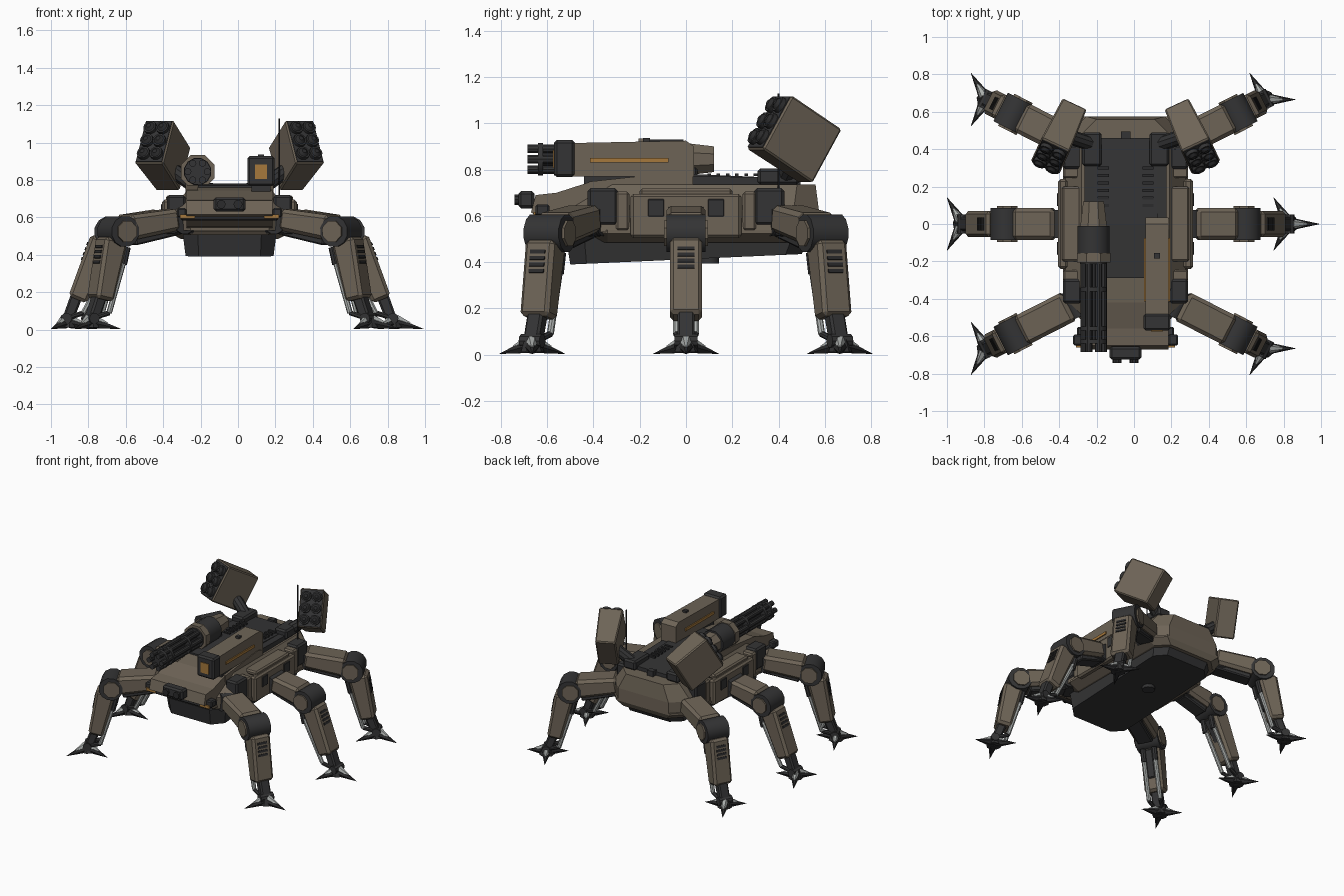
import bpy, bmesh, math
from mathutils import Matrix, Vector

if "Cube" in bpy.data.objects:
    bpy.data.objects.remove(bpy.data.objects["Cube"])

CX = -0.045                      # the body sits slightly off centre
BASE = Matrix.Translation((CX, 0, 0))
rad = math.radians


def material(name, rgb):
    m = bpy.data.materials.new(name)
    m.diffuse_color = (*rgb, 1)
    m.use_nodes = True
    m.node_tree.nodes["Principled BSDF"].inputs["Base Color"].default_value = m.diffuse_color
    return m


TAN = material("tan_armour", (0.155, 0.127, 0.094))
DARK = material("dark_metal", (0.034, 0.034, 0.035))
BLACK = material("black_metal", (0.024, 0.024, 0.025))
AMBER = material("amber_panel", (0.38, 0.19, 0.045))
STEEL = material("light_steel", (0.40, 0.42, 0.41))


def finish(bm, name, mat, M, smooth=False):
    bm.transform(M)
    bmesh.ops.recalc_face_normals(bm, faces=bm.faces)
    me = bpy.data.meshes.new(name)
    bm.to_mesh(me)
    bm.free()
    me.materials.append(mat)
    if smooth:
        me.shade_smooth()
        me.set_sharp_from_angle(angle=rad(35))
    ob = bpy.data.objects.new(name, me)
    bpy.context.collection.objects.link(ob)
    return ob


def bevel_all(bm, width):
    bm.normal_update()
    if width:
        bmesh.ops.bevel(bm, geom=bm.edges[:], offset=width, segments=1, affect='EDGES')


def box(name, loc, size, mat, bevel=0.0, M=BASE, back=1.0):
    """Box; back scales the width of its +y end."""
    bm = bmesh.new()
    bmesh.ops.create_cube(bm, size=1, matrix=Matrix.Diagonal((*size, 1)))
    for v in bm.verts:
        if v.co.y > 0:
            v.co.x *= back
    bevel_all(bm, bevel)
    return finish(bm, name, mat, M @ Matrix.Translation(loc))


def rod(name, p, q, r, mat, n=12, r2=None, M=BASE):
    p, q = Vector(p), Vector(q)
    d = q - p
    bm = bmesh.new()
    bmesh.ops.create_cone(bm, cap_ends=True, segments=n, radius1=r,
                          radius2=r if r2 is None else r2, depth=d.length)
    spin = Matrix.Rotation(math.pi / n, 4, 'Z')
    turn = d.to_track_quat('Z', 'Y').to_matrix().to_4x4()
    return finish(bm, name, mat, M @ Matrix.Translation((p + q) / 2) @ turn @ spin, n >= 10)


def beam(name, p, q, width, h1, h2, mat, bevel=0.015, M=BASE):
    """Tapered bar between two points of the local xz plane."""
    p, q = Vector(p), Vector(q)
    z = (q - p).normalized()
    y = Vector((0, 1, 0))
    x = y.cross(z)
    bm = bmesh.new()
    bmesh.ops.create_cube(bm, size=1)
    for v in bm.verts:
        a, b, t = v.co
        v.co = p.lerp(q, t + 0.5) + x * a * (h1 if t < 0 else h2) + y * b * width
    bevel_all(bm, bevel)
    return finish(bm, name, mat, M)


def prism(name, profile, x0, x1, mat):
    """Side profile of (y, z) points stretched across x."""
    bm = bmesh.new()
    rings = [[bm.verts.new((x, y, z)) for y, z in profile] for x in (x0, x1)]
    for r in rings:
        bm.faces.new(r)
    n = len(profile)
    for i in range(n):
        j = (i + 1) % n
        bm.faces.new((rings[0][i], rings[0][j], rings[1][j], rings[1][i]))
    return finish(bm, name, mat, BASE)


def hull(name, levels, mat):
    """Stack of chamfered rectangles: z, half width, front y, back y, chamfer, slope."""
    bm = bmesh.new()
    rings = []
    for z, w, f, b, c, slope in levels:
        pts = [(w, f + c), (w, b - c), (w - c, b), (c - w, b),
               (-w, b - c), (-w, f + c), (c - w, f), (w - c, f)]
        rings.append([bm.verts.new((x, y, z + slope * (y + 0.5))) for x, y in pts])
    for lo, hi in zip(rings, rings[1:]):
        for i in range(8):
            j = (i + 1) % 8
            bm.faces.new((lo[i], lo[j], hi[j], hi[i]))
    bm.faces.new(rings[0])
    bm.faces.new(rings[-1])
    return finish(bm, name, mat, BASE)


# hull
hull("belly", [(0.39, .235, -.50, .50, .07, .045), (0.51, .25, -.52, .54, .08, 0)], DARK)
rod("belly_hatch", (0, .1, .395), (0, .1, .43), .045, DARK, 12)
hull("lower_armour", [(.485, .26, -.42, .555, .08, 0), (.525, .335, -.45, .575, .11, 0),
                      (.54, .335, -.45, .575, .11, 0)], TAN)
hull("upper_armour", [(.53, .33, -.53, .575, .12, 0), (.62, .32, -.54, .575, .11, 0),
                      (.735, .235, -.40, .56, .08, 0)], TAN)
prism("nose", [(-.25, .765), (-.42, .745), (-.56, .70), (-.65, .69), (-.67, .615),
               (-.56, .55), (-.25, .50)], -.23, .23, TAN)
box("nose_lip", (0, -.60, .60), (.52, .10, .035), DARK, .008)
prism("deck", [(-.29, .72), (-.29, .772), (.0, .782), (.46, .762), (.46, .72)], -.17, .17, DARK)
box("rear_latch", (0, .475, .755), (.05, .04, .04), DARK)
for i in range(6):
    for s in (-1, 1):
        box("deck_rib", (s * .12, .10 + i * .04, .778), (.06, .016, .012), BLACK)

# nose sensor
box("sensor", (0, -.69, .67), (.17, .07, .075), DARK, .012)
for s in (-1, 1):
    rod("sensor_lens", (s * .045, -.72, .67), (s * .045, -.742, .67), .024, BLACK, 10)
    box("nose_light", (s * .225, -.655, .605), (.08, .009, .022), AMBER)
    box("nose_bracket", (s * .255, -.62, .625), (.05, .06, .05), DARK, .008)

# side armour
for s in (-1, 1):
    prism("shoulder_rail", [(-.42, .70), (-.42, .748), (-.03, .79), (.03, .77), (.03, .70)],
          s * .17, s * .235, TAN)
    prism("rear_rail", [(.03, .70), (.03, .772), (.44, .765), (.46, .70)], s * .17, s * .22, DARK)
    box("side_skirt", (s * .335, 0, .60), (.05, .48, .19), TAN, .012)
    box("side_shelf", (s * .285, 0, .70), (.11, .40, .035), TAN, .01)
    for t in (-1, 1):
        box("side_port", (s * .36, t * .13, .635), (.012, .07, .075), DARK, .003)
        box("hip_housing", (s * .285, t * .36, .64), (.10, .13, .16), DARK, .012)
        box("side_panel", (s * .29, t * .275, .62), (.09, .06, .17), TAN, .01)


# legs; k moves the knee along the leg
def leg(hx, hy, ang, k):
    M = BASE @ Matrix.Translation((hx, hy, 0)) @ Matrix.Rotation(ang, 4, 'Z')
    rod("hip_joint", (.03, -.075, .575), (.03, .075, .575), .065, DARK, 12, M=M)
    beam("hip_arm", (-.04, 0, .57), (.14, 0, .56), .12, .11, .11, DARK, .01, M)
    beam("thigh", (.06, 0, .59), (.312 + k, 0, .545), .17, .115, .135, TAN, .02, M)
    beam("thigh_underside", (.06, 0, .525), (.28 + k, 0, .475), .11, .04, .05, DARK, .008, M)
    rod("knee", (.357 + k, -.085, .525), (.357 + k, .085, .525), .084, DARK, 12, M=M)
    for s in (-1, 1):
        rod("knee_cap", (.35 + k, s * .08, .525), (.35 + k, s * .096, .525), .060, TAN, 8, M=M)
        # pistons behind the shin
        rod("piston_sleeve", (.325 + k, s * .042, .44), (.347 + k, s * .042, .35), .019, DARK, 8, M=M)
        rod("piston_rod", (.335 + k, s * .042, .40), (.468, s * .042, .09), .015, STEEL, 8, M=M)
        rod("piston_foot", (.468, s * .042, .09), (.53, s * .03, .07), .014, DARK, 8, M=M)
    top, end = Vector((.395 + k, 0, .485)), Vector((.50, 0, .16))
    beam("lower_leg", top, end, .14, .135, .105, TAN, .017, M)
    beam("lower_leg_back", (.345 + k, 0, .44), (.43, 0, .24), .06, .05, .03, DARK, .008, M)
    # vent slots on the outer face
    d = (end - top).normalized()
    out = Vector((-d.z, 0, d.x))
    for i in range(4):
        t = .055 + i * .028
        c = top + d * t + out * (.0675 - .044 * t)
        beam("vent_slot", c - d * .008, c + d * .008, .072, .010, .010, BLACK, 0, M)
    beam("shin", (.49, 0, .22), (.55, 0, .06), .075, .065, .06, DARK, .01, M)
    rod("ankle", (.56, -.05, .06), (.56, .05, .06), .03, DARK, 10, M=M)
    # foot spikes all share one heading
    F = Matrix.Translation(M @ Vector((.56, 0, 0)))
    rod("foot_hub", (0, 0, .012), (0, 0, .065), .052, DARK, 9, r2=.035, M=F)
    for n in range(3):
        a = rad(120 * n)
        u = Vector((math.cos(a), math.sin(a), 0))
        up = Vector((0, 0, 1))
        rod("spike", u * .02 + up * .035, u * .163 + up * .004, .032, BLACK, 6, r2=.001, M=F)
        rod("spike_collar", u * .02 + up * .057, u * .092 + up * .032, .026, STEEL, 6, r2=.008, M=F)


for s in (-1, 1):
    leg(s * .313, 0, 0 if s > 0 else math.pi, -.03)
    for t in (-1, 1):
        leg(s * .246, t * .411, math.atan2(t * math.sin(rad(27)), s * math.cos(rad(27))), .035)

# rotary gun on the left
GX, GZ = -.171, .845
box("gun_mount", (GX, -.05, .78), (.11, .20, .09), DARK, .01)


def gun(name, y0, y1, r, mat, n=12, r2=None):
    rod(name, (GX, y0, GZ), (GX, y1, GZ), r, mat, n, r2)


gun("gun_collar", -.205, -.155, .097, TAN, 8)
gun("gun_drum", -.16, -.01, .088, DARK, 12)
gun("gun_rear", -.02, .12, .078, TAN, 8, .06)
gun("gun_front_plate", -.215, -.2, .075, DARK, 12)
gun("gun_shaft", -.62, -.2, .028, BLACK, 10)
for y in (-.64, -.57, -.36):
    gun("barrel_clamp", y, y + .022, .072, DARK, 12)
for i in range(6):
    a = rad(60 * i)
    x, z = GX + .052 * math.cos(a), GZ + .052 * math.sin(a)
    rod("barrel", (x, -.685, z), (x, -.2, z), .019, DARK, 10)

# cannon box on the right
BX = .168
prism("cannon_box", [(-.49, .77), (-.49, .915), (.0, .925), (.035, .90), (.035, .77)],
      BX - .062, BX + .062, TAN)
box("cannon_top_stud", (BX, -.17, .925), (.03, .03, .024), DARK)
box("cannon_muzzle", (BX, -.525, .848), (.145, .09, .16), DARK, .012)
box("muzzle_window", (BX, -.571, .845), (.066, .009, .078), AMBER)
box("cannon_base", (BX, -.22, .76), (.10, .44, .05), DARK)
for s in (-1, 1):
    box("cannon_stripe", (BX + s * .0655, -.245, .84), (.009, .34, .02), AMBER)

# rocket pods
for s in (-1, 1):
    box("pod_mount", (s * .18, .40, .77), (.105, .18, .07), DARK, .012)
    rod("pod_arm", (s * .19, .43, .77), (s * .34, .48, .88), .04, DARK, 10)
    P = (BASE @ Matrix.Translation((s * .356, .462, .938)) @ Matrix.Rotation(rad(25) * s, 4, 'Z')
         @ Matrix.Rotation(rad(-31), 4, 'X'))
    box("pod", (0, .012, 0), (.168, .285, .27), TAN, .008, P, .84)
    box("pod_face", (0, -.130, 0), (.152, .009, .254), DARK, 0, P)
    for cx in (-.037, .037):
        for cz in (-.08, 0, .08):
            rod("rocket_tube", (cx, -.12, cz), (cx, -.155, cz), .036, DARK, 12, M=P)
            rod("rocket_tip", (cx, -.155, cz), (cx, -.168, cz), .027, BLACK, 12, .012, P)

# antenna
rod("antenna", (.265, .40, .72), (.265, .40, 1.13), .004, BLACK, 6)
